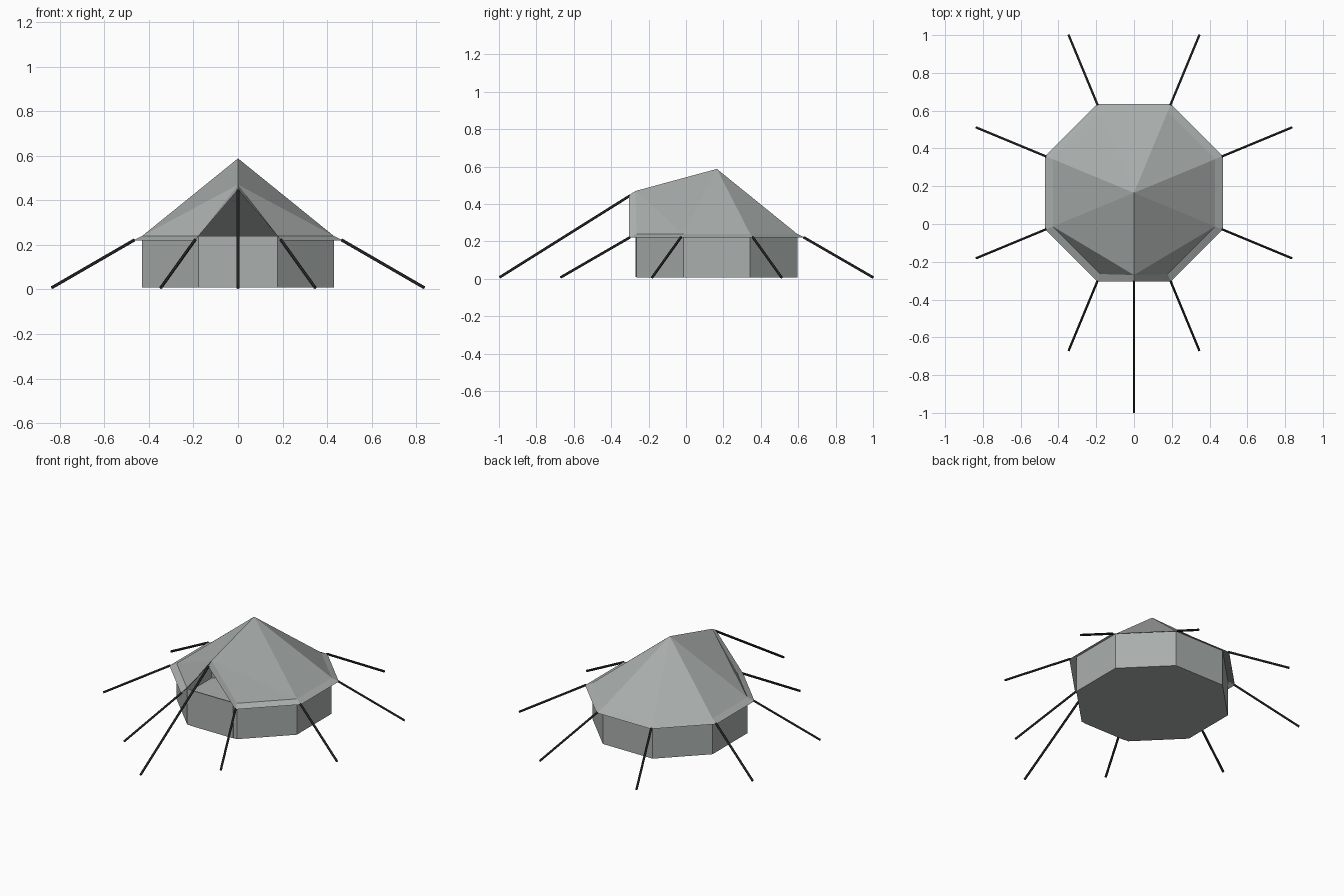
import bpy, math
from mathutils import Vector

if "Cube" in bpy.data.objects:
    bpy.data.objects.remove(bpy.data.objects["Cube"])

CY = 0.165                       # centre of the octagon
COS = math.cos(math.radians(22.5))


def material(name, rgb):
    m = bpy.data.materials.new(name)
    m.diffuse_color = (*rgb, 1)
    m.use_nodes = True
    m.node_tree.nodes["Principled BSDF"].inputs["Base Color"].default_value = m.diffuse_color
    return m


canvas = material("grey canvas", (0.40, 0.43, 0.42))
cord = material("dark rope", (0.03, 0.03, 0.032))


def ring(apothem, z):
    r = apothem / COS
    angles = [math.radians(-67.5 + 45 * k) for k in range(8)]
    return [(r * math.cos(a), CY + r * math.sin(a), z) for a in angles]


def mesh(name, verts, faces, mat):
    me = bpy.data.meshes.new(name)
    me.from_pydata(verts, [], faces)
    me.materials.append(mat)
    ob = bpy.data.objects.new(name, me)
    bpy.context.collection.objects.link(ob)
    return ob


# Walls with ground sheet, open at the top
sides = [(k, (k + 1) % 8, (k + 1) % 8 + 8, k + 8) for k in range(8)]
mesh("walls", ring(0.43, 0.008) + ring(0.43, 0.24),
     sides + [tuple(range(7, -1, -1))], canvas)

# Door panel: thin plate on the front wall
bpy.ops.mesh.primitive_cube_add(size=1, location=(0, CY - 0.432, 0.124))
door = bpy.context.object
door.name = "door_panel"
door.scale = (0.31, 0.006, 0.23)
door.data.materials.append(canvas)

# Roof: inner ring + ridge front (8), outer eave ring + hood lip (17), apex (18)
inner = ring(0.43, 0.24) + [(0, -0.27, 0.47)]
outer = ring(0.47, 0.22) + [(0, -0.305, 0.448)]
A, F = 18, 8
faces = [(A, k, k + 1) for k in range(1, 6)]
faces += [(A, F, 1), (F, 0, 1), (A, 6, F), (F, 6, 7)]
# Flared eave and entrance hood
faces += [(k, k + 9, (k + 1) % 9 + 9, (k + 1) % 9) for k in range(9)]
mesh("roof", inner + outer + [(0, CY, 0.588)], faces, canvas)


# Guy ropes
def rope(name, a, b, radius=0.007):
    a, b = Vector(a), Vector(b)
    d = b - a
    bpy.ops.mesh.primitive_cylinder_add(vertices=6, radius=radius, depth=d.length,
                                        location=(a + b) / 2)
    ob = bpy.context.object
    ob.name = name
    ob.rotation_euler = d.to_track_quat('Z', 'Y').to_euler()
    ob.data.materials.append(cord)


for k, (top, end) in enumerate(zip(ring(0.465, 0.222), ring(0.904 * COS, 0.008))):
    rope(f"guy_rope_{k + 1}", top, end)
rope("front_guy_rope", (0, -0.30, 0.445), (0, -0.997, 0.008))
